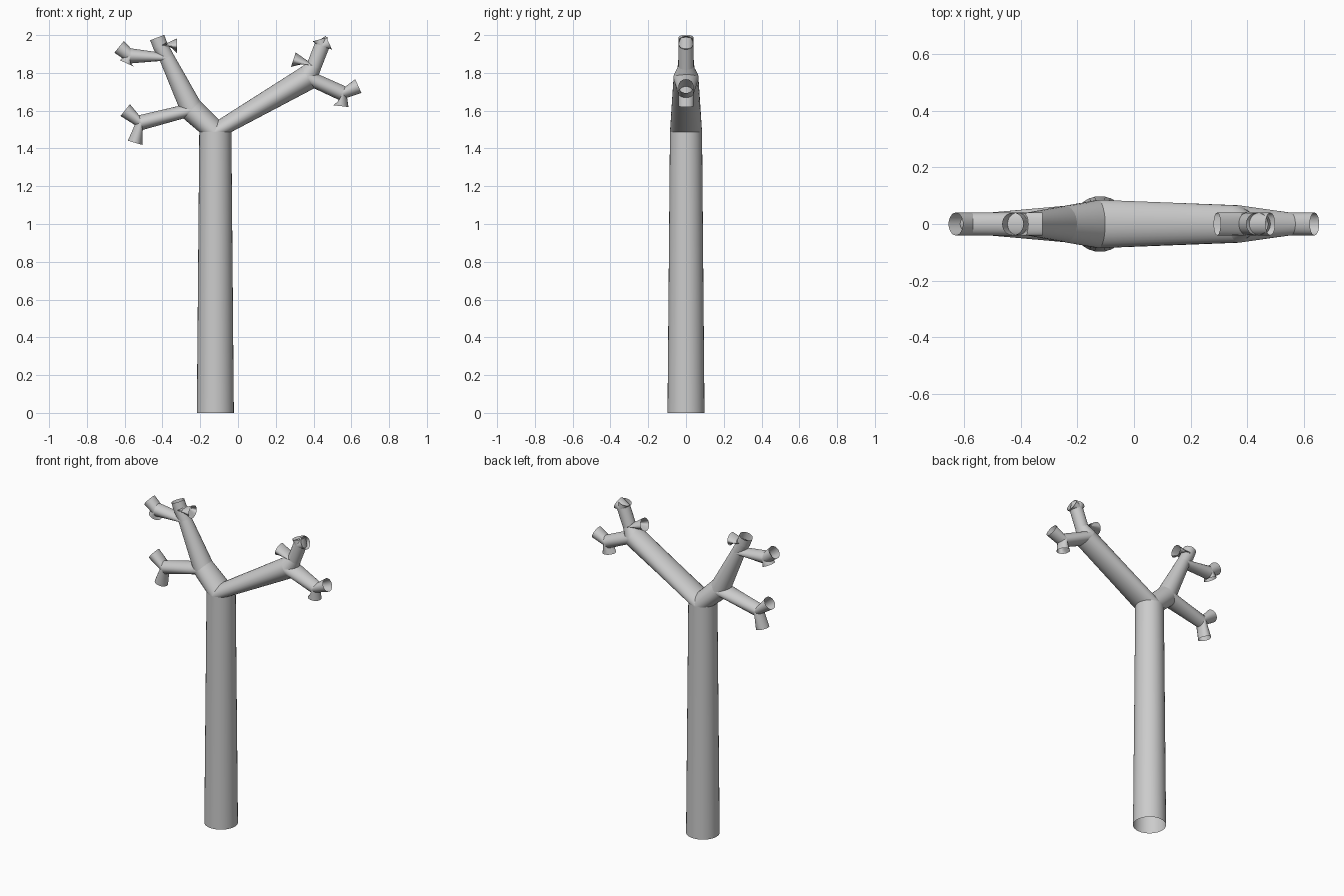
import bpy, math
from mathutils import Vector

if "Cube" in bpy.data.objects:
    bpy.data.objects.remove(bpy.data.objects["Cube"], do_unlink=True)

SIDES = 32
TWIG = 0.04

bark = bpy.data.materials.new("bark_grey")
GREY = (0.6, 0.6, 0.6, 1.0)
bark.diffuse_color = GREY
bark.use_nodes = True
bark.node_tree.nodes["Principled BSDF"].inputs["Base Color"].default_value = GREY


def ring(center, direction, radius):
    """Circle of points around center, square to direction (in the xz plane)."""
    side = Vector((direction.z, 0, -direction.x)).normalized()
    depth = Vector((0, 1, 0))
    steps = [math.tau * i / SIDES for i in range(SIDES)]
    return [center + radius * (side * math.cos(a) + depth * math.sin(a)) for a in steps]


def tube(name, lower, upper):
    """Open-ended tube between two rings."""
    faces = []
    for i in range(SIDES):
        j = (i + 1) % SIDES
        faces.append((i, j, SIDES + j, SIDES + i))
    mesh = bpy.data.meshes.new(name)
    mesh.from_pydata(lower + upper, [], faces)
    mesh.materials.append(bark)
    for poly in mesh.polygons:
        poly.use_smooth = True
    obj = bpy.data.objects.new(name, mesh)
    bpy.context.collection.objects.link(obj)


def grow(start, start_ring, branch):
    """Grow a branch from its parent's ring, then its own shoots."""
    name, x, z, radius, shoots = branch
    end = Vector((x, 0, z))
    end_ring = ring(end, end - start, radius)
    tube(name, start_ring, end_ring)
    for shoot in shoots:
        grow(end, end_ring, shoot)


def twig(name, x, z, *shoots):
    return (name, x, z, TWIG, shoots)


# Left side of the crown
left_limb = ("left_limb", 0.37, 1.775, 0.066, [
    twig("left_upper_branch", 0.402, 1.835,
         twig("left_inner_tip", 0.293, 1.87),
         twig("left_top_branch", 0.444, 1.943,
              twig("left_top_tip", 0.434, 1.978),
              twig("left_top_side_tip", 0.481, 1.96))),
    twig("left_lower_branch", 0.553, 1.692,
         twig("left_outer_tip", 0.637, 1.73),
         twig("left_hanging_tip", 0.545, 1.624)),
])

# Right side of the crown
right_limb = ("right_limb", -0.245, 1.605, 0.064, [
    twig("right_upper_branch", -0.377, 1.88,
         twig("right_top_branch", -0.411, 1.943,
              twig("right_top_tip", -0.428, 1.987),
              twig("right_top_side_tip", -0.322, 1.943)),
         twig("right_upper_side_branch", -0.57, 1.89,
              twig("right_upper_outer_tip", -0.629, 1.938),
              twig("right_upper_hanging_tip", -0.588, 1.85))),
    twig("right_lower_branch", -0.514, 1.537,
         twig("right_outer_tip", -0.597, 1.603),
         twig("right_hanging_tip", -0.545, 1.43)),
])

# Trunk, with both limbs growing out of its top ring
UP = Vector((0, 0, 1))
foot = Vector((-0.12, 0, 0))
fork = Vector((-0.12, 0, 1.487))
fork_ring = ring(fork, UP, 0.085)
tube("trunk", ring(foot, UP, 0.098), fork_ring)
grow(fork, fork_ring, left_limb)
grow(fork, fork_ring, right_limb)
